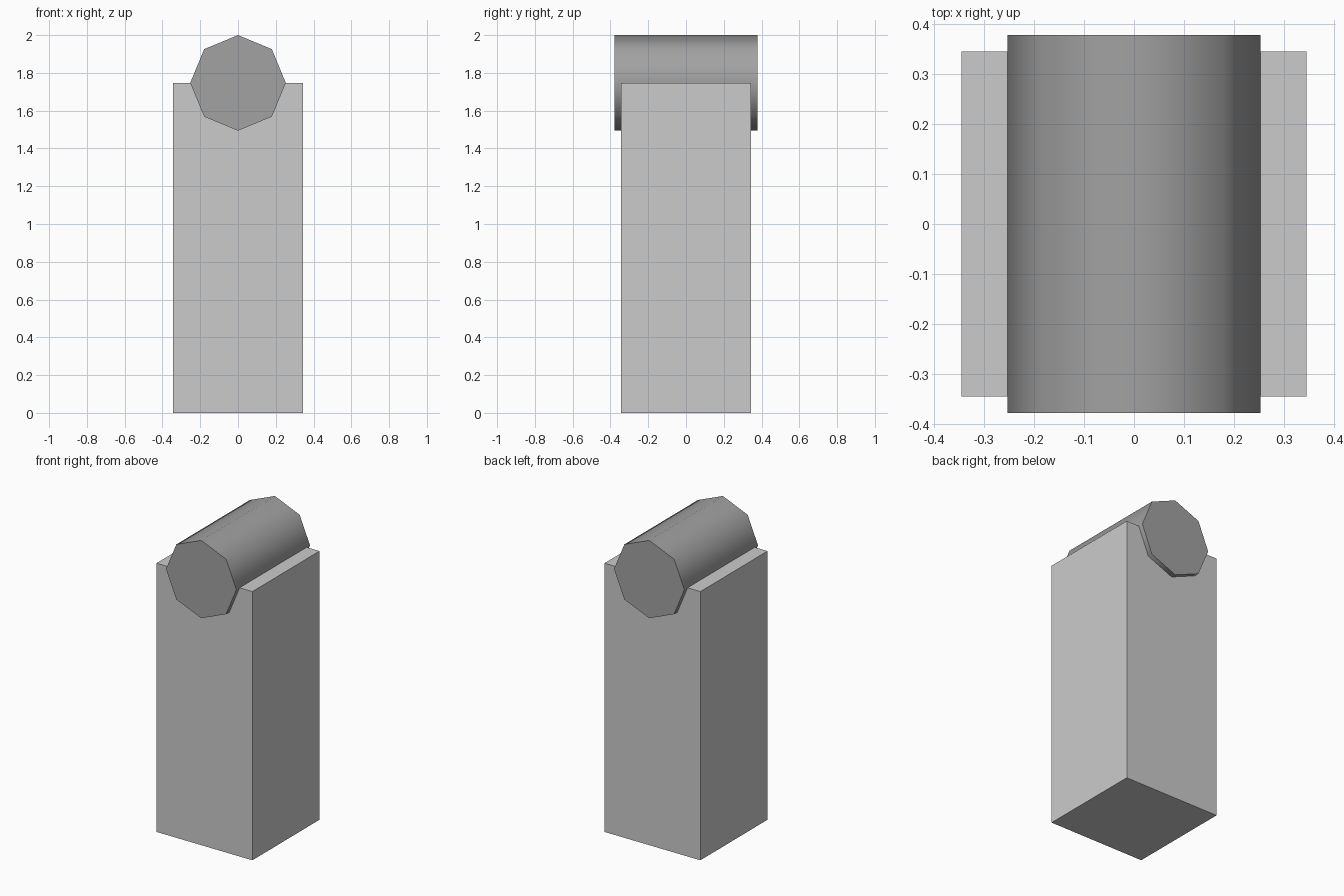
import bpy
from math import radians

if "Cube" in bpy.data.objects:
    bpy.data.objects.remove(bpy.data.objects["Cube"])

HALF = 0.345      # half width of the post
POST_H = 1.747    # post height, also the roller axis height
RADIUS = 0.253

# square post
bpy.ops.mesh.primitive_cube_add(size=1, location=(0, 0, POST_H / 2))
post = bpy.context.object
post.name = "post"
post.scale = (2 * HALF, 2 * HALF, POST_H)
bpy.ops.object.transform_apply(location=False, rotation=False, scale=True)

# eight-sided roller lying along y, half sunk into the top of the post
bpy.ops.mesh.primitive_cylinder_add(vertices=8, radius=RADIUS, depth=0.756,
                                    location=(0, 0, POST_H),
                                    rotation=(radians(90), 0, 0))
roller = bpy.context.object
roller.name = "top_roller"
bpy.ops.object.transform_apply(location=False, rotation=True, scale=True)
bpy.ops.object.shade_smooth_by_angle(angle=radians(60))

# darker grey for the roller
dark = bpy.data.materials.new("dark_grey")
dark.diffuse_color = (0.36, 0.36, 0.36, 1)
dark.use_nodes = True
dark.node_tree.nodes["Principled BSDF"].inputs["Base Color"].default_value = dark.diffuse_color
roller.data.materials.append(dark)
